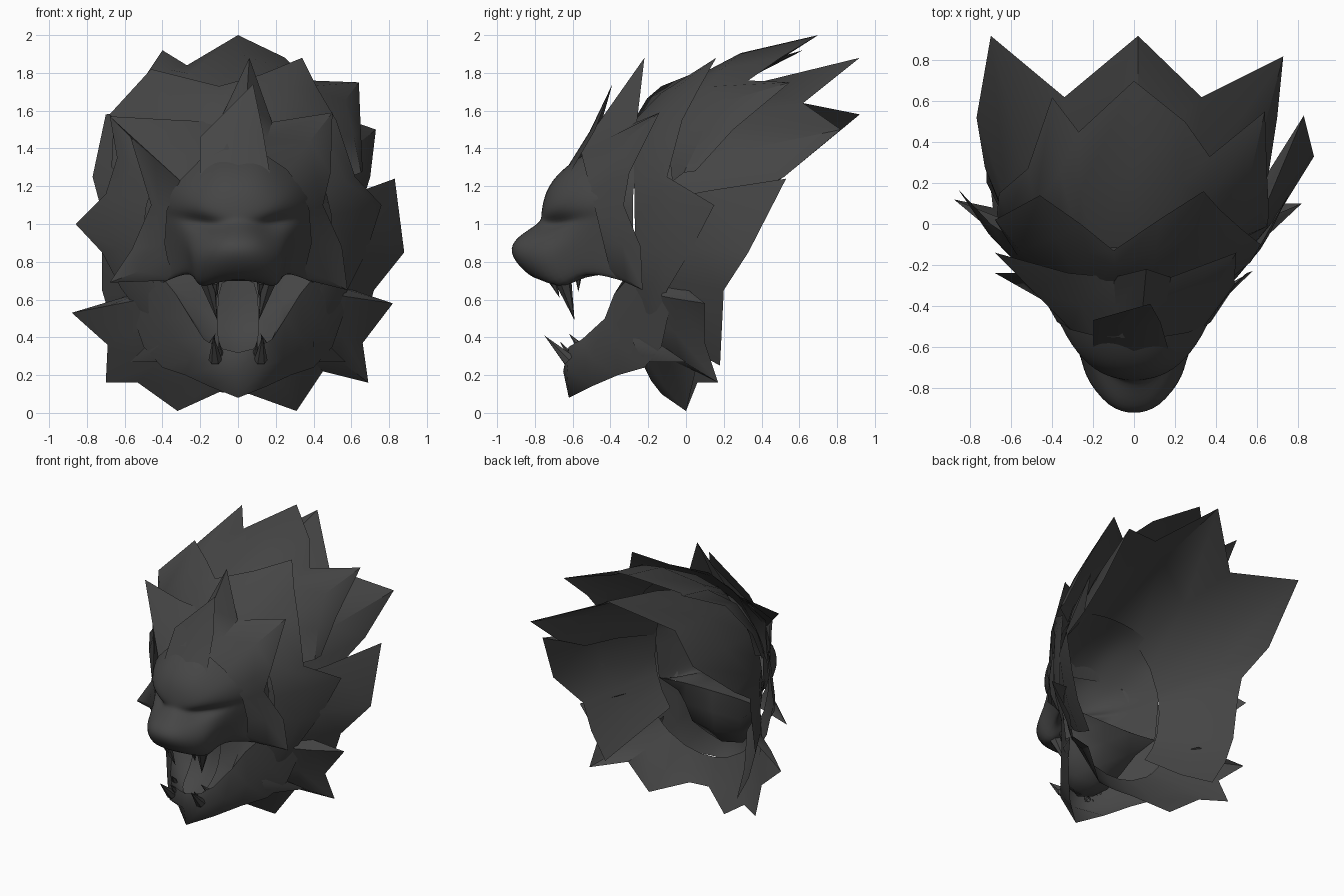
import bpy, bmesh, math
from mathutils import Vector

cube = bpy.data.objects.get("Cube")
if cube:
    bpy.data.objects.remove(cube, do_unlink=True)

fur = bpy.data.materials.new("dark_grey")
fur.use_nodes = True
COL = (0.06, 0.06, 0.06, 1)
fur.diffuse_color = COL
fur.node_tree.nodes["Principled BSDF"].inputs["Base Color"].default_value = COL


def grid(name, rows, subsurf=0, angle=40):
    """Skin rows of points into an open sheet."""
    bm = bmesh.new()
    vs = [[bm.verts.new(p) for p in r] for r in rows]
    for a, b in zip(vs, vs[1:]):
        for i in range(len(a) - 1):
            bm.faces.new((a[i], a[i + 1], b[i + 1], b[i]))
    bmesh.ops.remove_doubles(bm, verts=bm.verts, dist=0.0005)
    me = bpy.data.meshes.new(name)
    bm.to_mesh(me)
    bm.free()
    me.materials.append(fur)
    ob = bpy.data.objects.new(name, me)
    bpy.context.collection.objects.link(ob)
    bpy.ops.object.select_all(action='DESELECT')
    ob.select_set(True)
    bpy.context.view_layer.objects.active = ob
    if subsurf:
        me.polygons.foreach_set("use_smooth", [True] * len(me.polygons))
        mod = ob.modifiers.new("smooth", 'SUBSURF')
        mod.levels = mod.render_levels = subsurf
    else:
        bpy.ops.object.shade_smooth_by_angle(angle=math.radians(angle))


def mirrored(half):
    """Full row from a half row that starts on the centre line."""
    return [(-x, y, z) for x, y, z in reversed(half[1:])] + list(half)


def mane(name, edge, zc, rx, rz, y_side, y_top, bulge):
    """Jagged fur sheet flaring from an elliptical root ring to its edge."""
    root, mid = [], []
    for p in edge:
        p = Vector(p)
        a = math.atan2(p.x / rx, (p.z - zc) / rz)
        s, c = math.sin(a), math.cos(a)
        r = Vector((rx * s, y_side + (y_top - y_side) * c, zc + rz * c))
        root.append(r)
        mid.append(r.lerp(p, 0.5) + Vector((s, 0, c)) * bulge)
    grid(name, [root, mid, edge])


def tooth(name, base, tip, r, sides=6):
    """Cone from base to tip."""
    b, t = Vector(base), Vector(tip)
    q = (t - b).to_track_quat('Z', 'Y')
    ring = [b + q @ Vector((r * math.cos(k * math.tau / sides),
                            r * math.sin(k * math.tau / sides), 0))
            for k in range(sides)]
    me = bpy.data.meshes.new(name)
    me.from_pydata([*ring, t], [], [(k, (k + 1) % sides, sides) for k in range(sides)])
    me.materials.append(fur)
    bpy.context.collection.objects.link(bpy.data.objects.new(name, me))


# Face: throat roof, palate, lip, muzzle and nose rows, bottom to top
muzzle = [
    [(0, -.31, .74), (.10, -.31, .74), (.18, -.31, .74), (.30, -.30, .74), (.42, -.28, .74)],
    [(0, -.52, .74), (.10, -.54, .74), (.17, -.56, .72), (.22, -.50, .77), (.36, -.34, .72)],
    [(0, -.76, .68), (.11, -.74, .67), (.22, -.66, .61), (.24, -.56, .75), (.42, -.29, .66)],
    [(0, -.87, .75), (.14, -.85, .75), (.25, -.73, .75), (.25, -.60, .84), (.43, -.28, .80)],
    [(0, -.95, .85), (.13, -.92, .85), (.26, -.74, .86), (.26, -.62, .92), (.44, -.28, .92)],
    [(0, -.91, .93), (.10, -.89, .93), (.17, -.75, .95), (.29, -.60, .98), (.45, -.28, 1.02)],
]
# Face: eye sockets, brow, forehead and scalp rows
brow = [
    [(0, -.78, 1.01), (.08, -.74, 1.00), (.17, -.61, 1.00), (.32, -.57, 1.03), (.45, -.28, 1.07)],
    [(0, -.77, 1.05), (.10, -.76, 1.03), (.20, -.73, 1.05), (.34, -.57, 1.08), (.45, -.28, 1.12)],
    [(0, -.76, 1.13), (.12, -.75, 1.13), (.24, -.68, 1.15), (.34, -.54, 1.17), (.44, -.28, 1.18)],
    [(0, -.71, 1.26), (.13, -.69, 1.26), (.24, -.59, 1.25), (.32, -.47, 1.25), (.42, -.26, 1.28)],
    [(0, -.48, 1.42), (.12, -.47, 1.42), (.22, -.41, 1.38), (.30, -.34, 1.36), (.38, -.24, 1.36)],
    [(0, -.20, 1.50), (.12, -.20, 1.49), (.22, -.20, 1.47), (.28, -.20, 1.44), (.34, -.20, 1.40)],
]
grid("face", [mirrored(r) for r in muzzle + brow], subsurf=2)

# Lower jaw with beard point, lip rim and mouth lining
jaw = [
    [(0, -.62, .08), (.15, -.50, .14), (.28, -.36, .20), (.40, -.22, .24), (.50, -.13, .35), (.58, -.08, .58)],
    [(0, -.65, .22), (.13, -.63, .24), (.24, -.50, .29), (.34, -.37, .38), (.42, -.27, .50), (.49, -.21, .66)],
    [(0, -.63, .32), (.12, -.62, .35), (.18, -.55, .39), (.25, -.43, .50), (.33, -.38, .63), (.42, -.28, .74)],
    [(0, -.60, .28), (.09, -.55, .29), (.15, -.46, .33), (.20, -.36, .44), (.23, -.32, .58), (.22, -.31, .74)],
    [(0, -.58, .27), (0, -.53, .28), (0, -.43, .31), (0, -.34, .42), (0, -.31, .58), (0, -.31, .74)],
]
grid("lower_jaw", [mirrored(r) for r in jaw], angle=60)

# Tongue
tongue = [(.07, -.58, .29), (.10, -.51, .34), (.11, -.42, .41), (.11, -.36, .54), (.10, -.34, .72)]
grid("tongue", [[(-x, y, z), (0, y + .02, z - .02), (x, y, z)] for x, y, z in tongue], subsurf=1)

# Teeth on both sides
for side, s in (("left", 1), ("right", -1)):
    for nm, b, t, r in (
        ("upper_canine", (.16, -.65, .70), (.11, -.59, .49), .045),
        ("upper_premolar", (.18, -.57, .74), (.16, -.57, .64), .022),
        ("upper_incisor", (.12, -.70, .69), (.11, -.67, .61), .022),
        ("lower_canine", (.12, -.62, .28), (.13, -.75, .41), .036),
        ("lower_incisor", (.09, -.60, .29), (.10, -.67, .38), .022),
        ("lower_premolar", (.15, -.55, .34), (.12, -.62, .42), .024),
    ):
        tooth(f"{nm}_{side}", (s * b[0], b[1], b[2]), (s * t[0], t[1], t[2]), r)

# Forehead tuft
grid("forehead_tuft", [
    [(-.20, -.60, 1.26), (0, -.66, 1.25), (.17, -.62, 1.26)],
    [(-.20, -.47, 1.46), (0, -.51, 1.49), (.13, -.48, 1.50)],
    [(.08, -.39, 1.74)] * 3])

# Fringe and cheek fur framing the face
mane("front_fringe", [
    (-.38, -.34, .70), (-.68, -.24, .69), (-.56, -.24, .87), (-.46, -.33, 1.10),
    (-.57, -.22, 1.46), (-.68, -.14, 1.57), (-.32, -.24, 1.55), (-.10, -.26, 1.54),
    (.06, -.22, 1.88), (.18, -.26, 1.54), (.50, -.14, 1.59), (.49, -.30, 1.27),
    (.45, -.33, 1.10), (.55, -.24, .88), (.58, -.23, .65), (.38, -.34, .70)],
    .95, .39, .45, -.45, -.56, 0)

# Middle mane
mane("middle_mane", [
    (-.50, -.15, .50), (-.62, -.08, .66), (-.72, .02, .85), (-.86, .17, 1.0),
    (-.70, 0, 1.16), (-.64, -.04, 1.35), (-.68, .02, 1.58), (-.46, .14, 1.82),
    (-.26, 0, 1.77), (-.10, -.13, 1.73), (.12, .02, 1.79), (.34, .16, 1.88),
    (.42, .07, 1.72), (.52, -.02, 1.55), (.62, -.10, 1.25), (.76, .15, 1.10),
    (.68, .02, .85), (.58, -.10, .65), (.50, -.15, .50)],
    .95, .50, .60, -.27, -.28, .03)

# Crown of the mane
mane("crown_mane", [
    (-.67, .05, 1.30), (-.66, .15, 1.52), (-.52, .27, 1.74), (-.40, .62, 1.92),
    (-.27, .45, 1.84), (0, .70, 2.0), (.25, .50, 1.88), (.37, .33, 1.76),
    (.64, .55, 1.75), (.65, .25, 1.50), (.66, .05, 1.28)],
    1.0, .56, .69, -.05, -.12, .06)

# Large rear mane sheet
mane("rear_mane", [
    (-.55, .18, .25), (-.66, .19, .45), (-.72, .20, .65), (-.72, .25, .95),
    (-.73, .28, 1.10), (-.77, .52, 1.25), (-.70, .92, 1.58), (-.34, .62, 1.64),
    (.02, .92, 1.88), (.33, .62, 1.64), (.73, .82, 1.50), (.70, .52, 1.25),
    (.66, .26, 1.12), (.83, .53, 1.24), (.88, .33, .85), (.72, .20, .65),
    (.66, .19, .45), (.55, .18, .25)],
    .95, .45, .58, -.27, -.27, .03)

# Lower mane below the jaw
mane("lower_mane", [
    (.58, 0, .66), (.82, .10, .58), (.66, .10, .37), (.69, .17, .16), (.45, .05, .22),
    (.31, 0, .01), (.06, -.13, .10), (-.10, -.13, .11), (-.32, 0, .01),
    (-.53, .06, .16), (-.70, .17, .16), (-.69, .08, .36), (-.88, .12, .53), (-.58, 0, .62)],
    .7, .46, .42, -.2, -.16, .02)

# Side tufts beside the jaw
for s, side in ((1, "left"), (-1, "right")):
    rows = [[(.38, -.28, .46), (.40, -.28, .37), (.40, -.22, .27)], [(.57, .0, .27)] * 3]
    grid(f"side_tuft_{side}", [[(s * x, y, z) for x, y, z in r] for r in rows])
